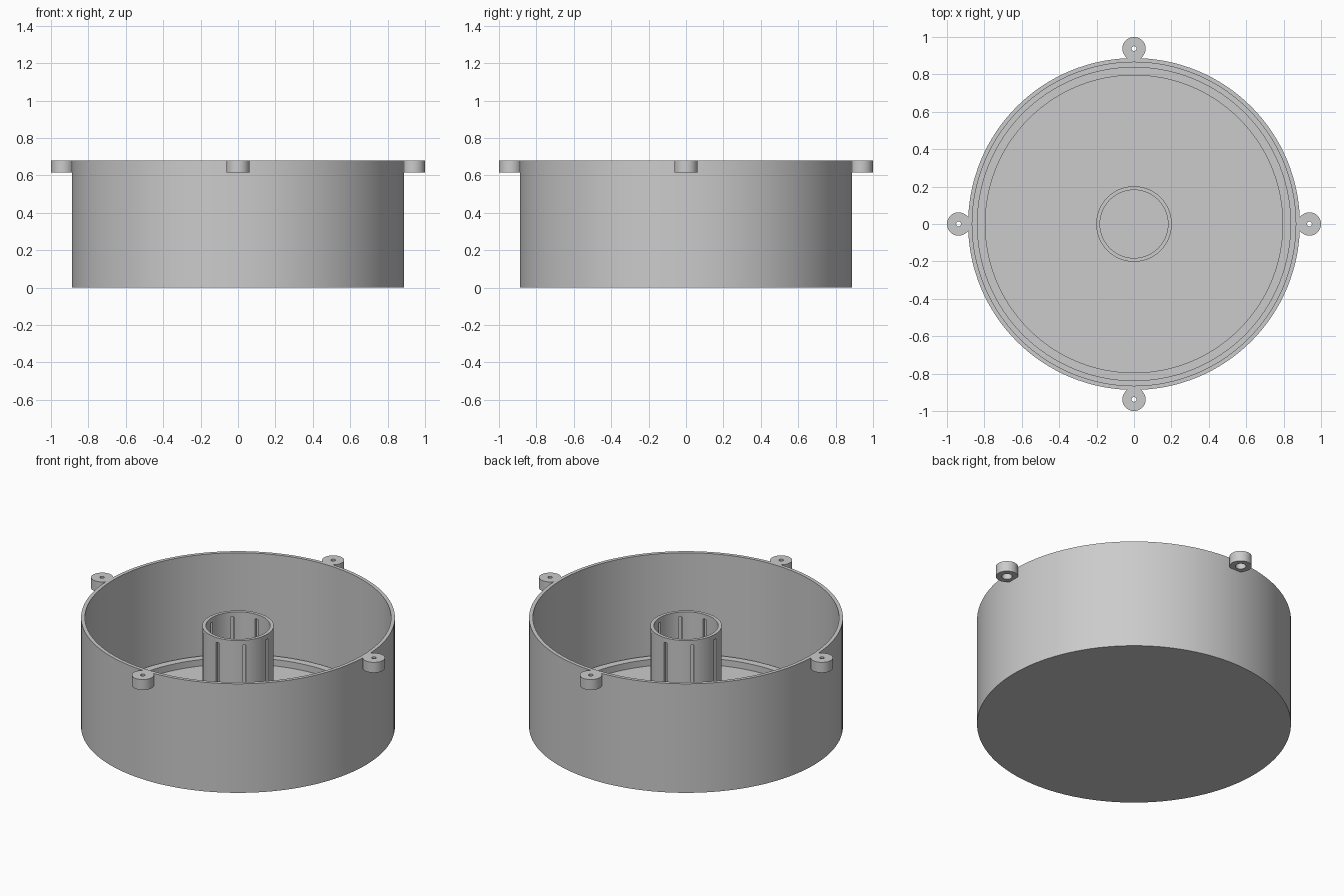
import bpy, bmesh, math
from mathutils import Matrix, Vector

if "Cube" in bpy.data.objects:
    bpy.data.objects.remove(bpy.data.objects["Cube"], do_unlink=True)

# Single plain grey plastic
grey = bpy.data.materials.new("grey_plastic")
grey.use_nodes = True
colour = (0.6, 0.6, 0.6, 1)
grey.diffuse_color = colour
grey.node_tree.nodes["Principled BSDF"].inputs["Base Color"].default_value = colour

HEIGHT, OUTER, INNER, FLOOR = 0.68, 0.887, 0.865, 0.02
TAB_R, TAB_LOW = 0.0625, 0.615


def finish(name, bm):
    bmesh.ops.recalc_face_normals(bm, faces=bm.faces)
    mesh = bpy.data.meshes.new(name)
    bm.to_mesh(mesh)
    bm.free()
    mesh.materials.append(grey)
    obj = bpy.data.objects.new(name, mesh)
    bpy.context.collection.objects.link(obj)
    return obj


def activate(obj):
    bpy.ops.object.select_all(action='DESELECT')
    obj.select_set(True)
    bpy.context.view_layer.objects.active = obj


def smooth(obj):
    activate(obj)
    bpy.ops.object.shade_smooth_by_angle(angle=math.radians(35))


def lathe(bm, profile, steps, closed):
    """Spin an (r, z) profile around the z axis."""
    verts = [bm.verts.new((r, 0, z)) for r, z in profile]
    pairs = list(zip(verts, verts[1:]))
    if closed:
        pairs.append((verts[-1], verts[0]))
    edges = [bm.edges.new(p) for p in pairs]
    bmesh.ops.spin(bm, geom=verts + edges, cent=(0, 0, 0), axis=(0, 0, 1),
                   angle=math.tau, steps=steps, use_duplicate=False)
    bmesh.ops.remove_doubles(bm, verts=bm.verts, dist=1e-5)


def add_box(bm, low, high):
    low, high = Vector(low), Vector(high)
    size = high - low
    matrix = Matrix.Translation((low + high) / 2) @ Matrix.Diagonal((*size, 1))
    return bmesh.ops.create_cube(bm, size=1, matrix=matrix)["verts"]


# Round tub with a thin wall and a low raised ring on the floor
bm = bmesh.new()
lathe(bm, [(0, 0), (OUTER, 0), (OUTER, HEIGHT), (INNER, HEIGHT), (INNER, FLOOR),
           (0.84, FLOOR), (0.84, 0.06), (0.795, 0.06), (0.795, FLOOR), (0, FLOOR)],
      128, False)
smooth(finish("tub", bm))

# Hollow centre column
bm = bmesh.new()
lathe(bm, [(0.202, FLOOR), (0.202, 0.63), (0.182, 0.63), (0.182, FLOOR)], 64, True)
column = finish("centre_column", bm)

# Eight narrow slots cut through the column wall
bm = bmesh.new()
for i in range(8):
    verts = add_box(bm, (0.15, -0.01, 0.06), (0.25, 0.01, 0.6))
    bmesh.ops.rotate(bm, verts=verts, cent=(0, 0, 0),
                     matrix=Matrix.Rotation(i * math.tau / 8, 3, 'Z'))
cutter = finish("slot_cutter", bm)
cutter.hide_render = True
cut = column.modifiers.new("slots", 'BOOLEAN')
cut.operation, cut.object, cut.solver = 'DIFFERENCE', cutter, 'EXACT'
activate(column)
bpy.ops.object.modifier_apply(modifier=cut.name)
bpy.data.objects.remove(cutter, do_unlink=True)
smooth(column)

# Four screw tabs, each with a hole, a wider pocket below and a short neck
for i, side in enumerate(("left", "back", "right", "front")):
    bm = bmesh.new()
    lathe(bm, [(TAB_R, TAB_LOW), (TAB_R, HEIGHT), (0.013, HEIGHT),
               (0.013, 0.65), (0.03, 0.65), (0.03, TAB_LOW)], 32, True)
    centre = 1 - TAB_R
    add_box(bm, (0.87 - centre, -0.038, TAB_LOW), (0.898 - centre, 0.038, HEIGHT))
    bmesh.ops.translate(bm, verts=bm.verts, vec=(centre, 0, 0))
    bmesh.ops.rotate(bm, verts=bm.verts, cent=(0, 0, 0),
                     matrix=Matrix.Rotation(i * math.tau / 4, 3, 'Z'))
    smooth(finish(side + "_screw_tab", bm))
